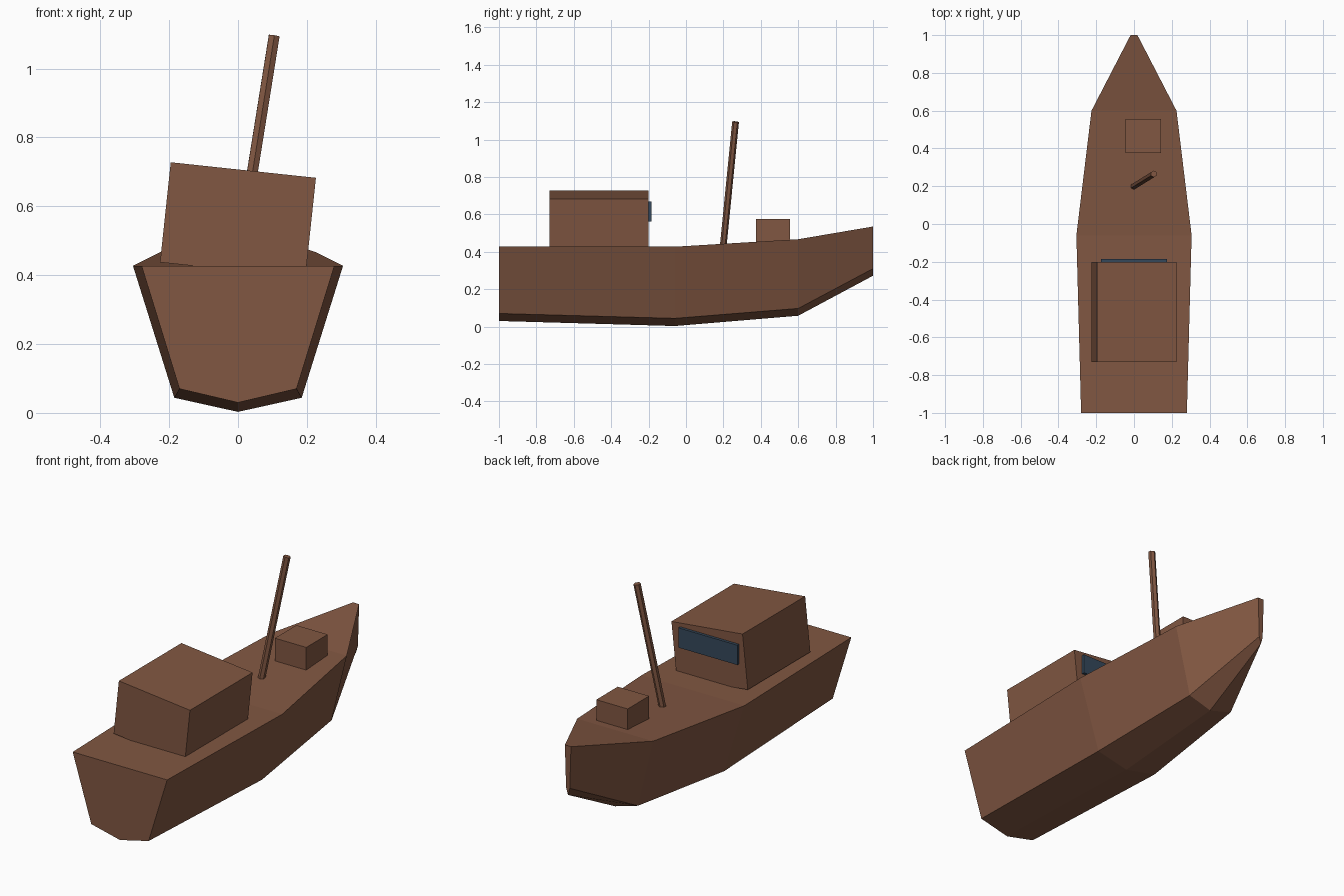
import bpy, bmesh, math
from mathutils import Matrix, Vector

if "Cube" in bpy.data.objects:
    bpy.data.objects.remove(bpy.data.objects["Cube"])


def material(name, rgb):
    m = bpy.data.materials.new(name)
    m.diffuse_color = (*rgb, 1)
    m.use_nodes = True
    m.node_tree.nodes["Principled BSDF"].inputs["Base Color"].default_value = m.diffuse_color
    return m


WOOD = material("brown wood", (0.22, 0.095, 0.054))
GLASS = material("dark blue glass", (0.035, 0.065, 0.105))


def finish(name, bm, mat):
    bmesh.ops.recalc_face_normals(bm, faces=bm.faces)
    me = bpy.data.meshes.new(name)
    bm.to_mesh(me)
    bm.free()
    me.materials.append(mat)
    ob = bpy.data.objects.new(name, me)
    bpy.context.collection.objects.link(ob)
    return ob


def box(name, center, size, mat, tilt=0.0):
    bm = bmesh.new()
    bmesh.ops.create_cube(bm, size=1, matrix=Matrix.Translation(center)
                          @ Matrix.Rotation(tilt, 4, 'Y')
                          @ Matrix.Diagonal((*size, 1)))
    return finish(name, bm, mat)


# Hull: lofted cross-sections (y, deck half width, deck z, chine half width, chine z, keel z)
sections = [
    (-1.00, 0.28, 0.427, 0.170, 0.070, 0.030),
    (-0.06, 0.305, 0.427, 0.185, 0.044, 0.003),
    (0.60, 0.225, 0.467, 0.135, 0.097, 0.058),
    (1.00, 0.018, 0.535, 0.011, 0.310, 0.272),
]
bm = bmesh.new()
rings = []
for y, dw, dz, cw, cz, kz in sections:
    pts = [(-dw, dz), (-cw, cz), (0, kz), (cw, cz), (dw, dz)]
    rings.append([bm.verts.new((x, y, z)) for x, z in pts])
for a, b in zip(rings, rings[1:]):
    for i in range(5):
        j = (i + 1) % 5
        bm.faces.new((a[i], a[j], b[j], b[i]))
bm.faces.new(rings[0])
bm.faces.new(rings[-1])
finish("hull", bm, WOOD)

# Leaning cabin with a level window, and the deck crate
box("cabin", (0, -0.465, 0.56), (0.424, 0.53, 0.292), WOOD, math.radians(6.1))
box("cabin_window", (0, -0.195, 0.615), (0.35, 0.02, 0.106), GLASS)
box("deck_crate", (0.049, 0.466, 0.485), (0.186, 0.182, 0.18), WOOD)

# Leaning six-sided mast
foot, tip = Vector((-0.003, 0.198, 0.42)), Vector((0.105, 0.265, 1.095))
axis = tip - foot
bm = bmesh.new()
bmesh.ops.create_cone(bm, cap_ends=True, segments=6, radius1=0.018, radius2=0.018,
                      depth=axis.length,
                      matrix=Matrix.Translation((foot + tip) / 2)
                      @ axis.to_track_quat('Z', 'Y').to_matrix().to_4x4())
finish("mast", bm, WOOD)
